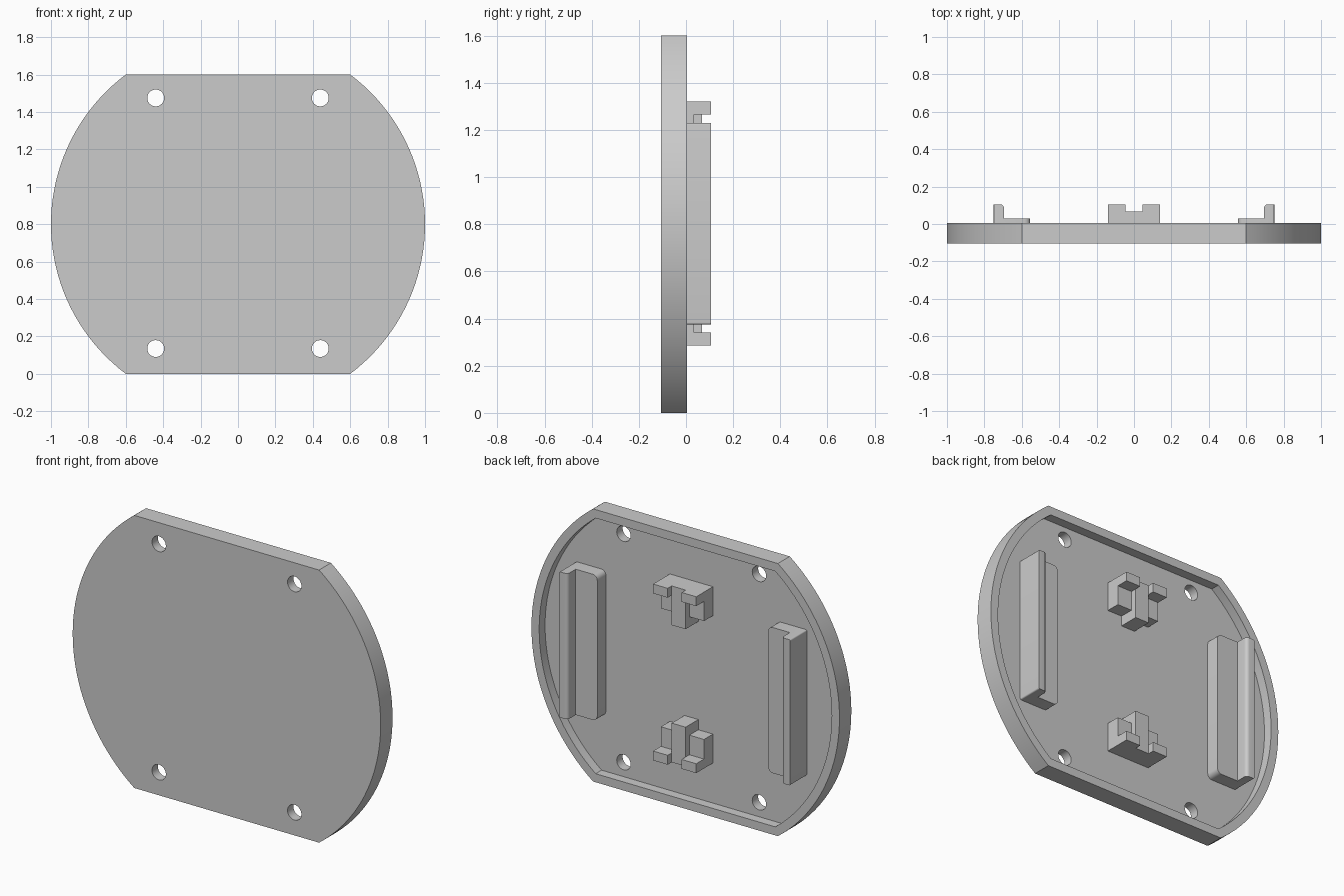
import bpy, bmesh
from math import asin, cos, sin, pi
from mathutils import Vector

if "Cube" in bpy.data.objects:
    bpy.data.objects.remove(bpy.data.objects["Cube"])

gray = bpy.data.materials.new("plain_gray")
gray.use_nodes = True
gray.diffuse_color = (0.6, 0.6, 0.6, 1)
gray.node_tree.nodes["Principled BSDF"].inputs["Base Color"].default_value = (0.6, 0.6, 0.6, 1)

FRONT, BACK, FLOOR, TIP = -0.105, 0.005, -0.05, 0.105
MID = 0.8


def finish(name, bm, smooth=True):
    bmesh.ops.recalc_face_normals(bm, faces=bm.faces)
    mesh = bpy.data.meshes.new(name)
    bm.to_mesh(mesh)
    bm.free()
    mesh.materials.append(gray)
    obj = bpy.data.objects.new(name, mesh)
    bpy.context.collection.objects.link(obj)
    if smooth:
        shade(obj)
    return obj


def shade(obj):
    bpy.ops.object.select_all(action='DESELECT')
    obj.select_set(True)
    bpy.context.view_layer.objects.active = obj
    bpy.ops.object.shade_smooth_by_angle(angle=pi / 6)


def prism(bm, points, offset):
    """Extrude a closed outline along an offset."""
    face = bm.faces.new([bm.verts.new(p) for p in points])
    new = bmesh.ops.extrude_face_region(bm, geom=[face])["geom"]
    verts = [v for v in new if isinstance(v, bmesh.types.BMVert)]
    bmesh.ops.translate(bm, verts=verts, vec=Vector(offset))


def box(bm, x, y, z):
    prism(bm, [(a, b, z[0]) for a, b in
               ((x[0], y[0]), (x[1], y[0]), (x[1], y[1]), (x[0], y[1]))],
          (0, 0, z[1] - z[0]))


def truncated_disc(bm, radius, half_height, y0, y1, steps=40):
    """Disc with flat top and bottom."""
    limit = asin(half_height / radius)
    points = []
    for start in (0, pi):
        for i in range(steps + 1):
            a = start - limit + 2 * limit * i / steps
            points.append((radius * cos(a), y0, MID + radius * sin(a)))
    prism(bm, points, (0, y1 - y0, 0))


def cut(target, cutter):
    cutter.hide_render = True
    mod = target.modifiers.new("cut", 'BOOLEAN')
    mod.operation = 'DIFFERENCE'
    mod.solver = 'EXACT'
    mod.object = cutter
    bpy.context.view_layer.objects.active = target
    bpy.ops.object.modifier_apply(modifier=mod.name)
    bpy.data.objects.remove(cutter)


# Cover plate with a raised rim round the back
bm = bmesh.new()
truncated_disc(bm, 1.0, MID, FRONT, BACK)
plate = finish("cover_plate", bm, False)
bm = bmesh.new()
truncated_disc(bm, 0.95, 0.75, FLOOR, 0.2)
cut(plate, finish("recess_cutter", bm, False))

# Four screw holes
bm = bmesh.new()
for x in (-0.44, 0.44):
    for z in (0.135, 1.475):
        ring = [(x + 0.045 * cos(pi * i / 16), -0.2, z + 0.045 * sin(pi * i / 16))
                for i in range(32)]
        prism(bm, ring, (0, 0.4, 0))
cut(plate, finish("hole_cutter", bm, False))
shade(plate)

# Side rails: L-shaped section with softened corners
for side, label in ((1, "left"), (-1, "right")):
    bm = bmesh.new()
    section = [(0.555, FLOOR), (0.75, FLOOR), (0.75, TIP),
               (0.695, TIP), (0.695, 0.03), (0.555, 0.03)]
    prism(bm, [(side * x, y, 0.375) for x, y in section], (0, 0, 0.855))

    def pick(axis, x, y=None):
        found = []
        for e in bm.edges:
            a, b = (v.co for v in e.verts)
            m = (a + b) / 2
            if (abs((a - b)[axis]) > 0.05 and abs(abs(m.x) - x) < 0.001
                    and (y is None or abs(m.y - y) < 0.001)):
                found.append(e)
        return found

    for edges, radius in ((pick(2, 0.695, TIP), 0.02),
                          (pick(1, 0.555), 0.03),
                          (pick(1, 0.75), 0.008)):
        bmesh.ops.bevel(bm, geom=edges, offset=radius, segments=5,
                        profile=0.5, affect='EDGES')
    finish(label + "_rail", bm)

# Upper and lower clips: centre post, side walls and hooked ears
for label, edge, way in (("upper", 1.32, -1), ("lower", 0.285, 1)):
    bm = bmesh.new()

    def span(length):
        return sorted((edge, edge + way * length))

    box(bm, (-0.045, 0.045), (FLOOR, 0.068), span(0.23))
    for x in ((-0.14, -0.045), (0.045, 0.14)):
        box(bm, x, (FLOOR, 0.033), span(0.17))
        box(bm, x, (0.033, TIP), span(0.055))
    finish(label + "_clip", bm, False)
